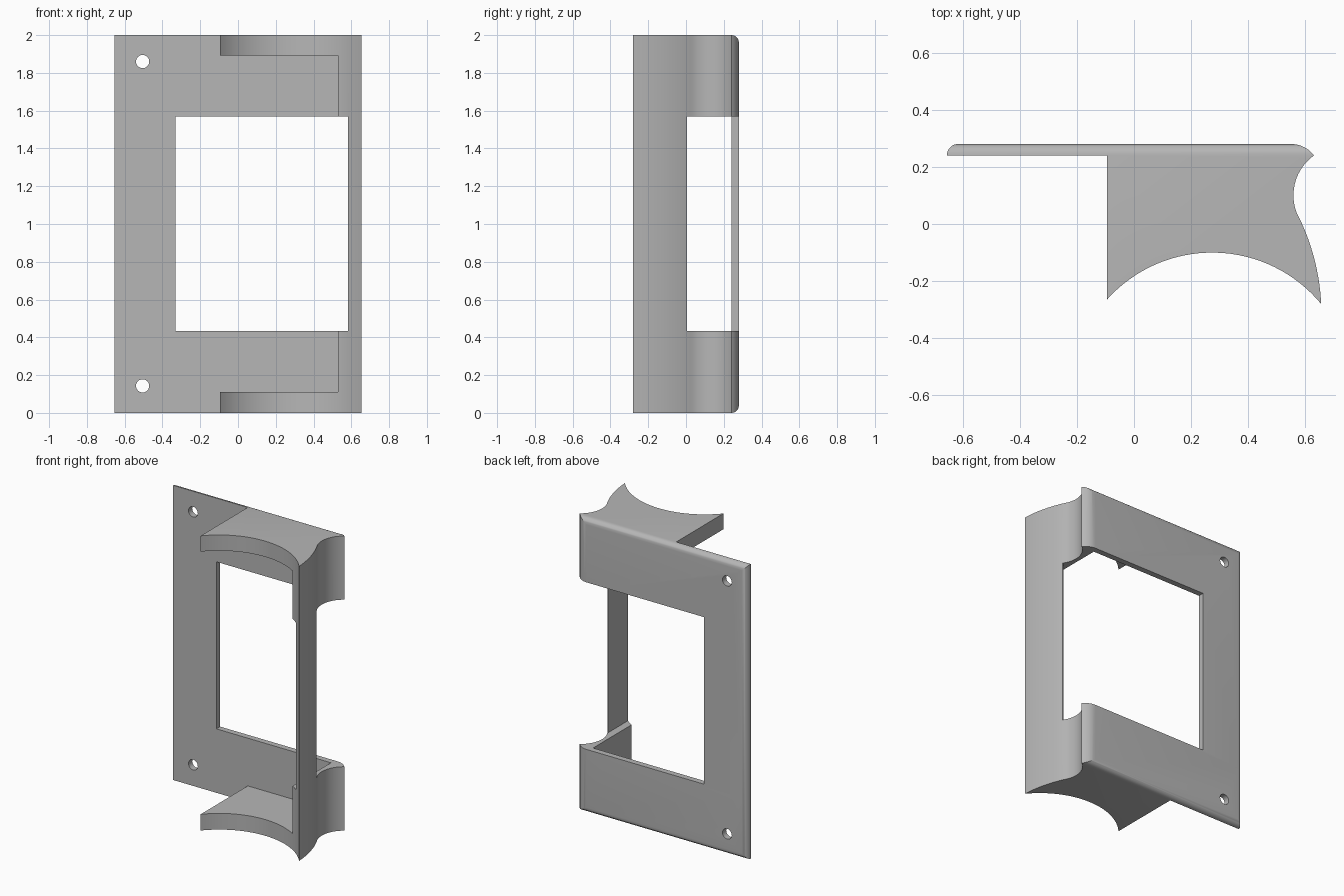
import bpy, bmesh, math
from mathutils import Vector, Matrix

if "Cube" in bpy.data.objects:
    bpy.data.objects.remove(bpy.data.objects["Cube"], do_unlink=True)

grey = bpy.data.materials.new("grey_plastic")
grey.use_nodes = True
grey.diffuse_color = (0.47, 0.47, 0.47, 1)
grey.node_tree.nodes["Principled BSDF"].inputs["Base Color"].default_value = grey.diffuse_color


def arc(a, m, b, n=16):
    """Points on the circle through a, m and b, from a to b."""
    (ax, ay), (mx, my), (bx, by) = a, m, b
    d = 2 * (ax * (my - by) + mx * (by - ay) + bx * (ay - my))
    qa, qm, qb = ax**2 + ay**2, mx**2 + my**2, bx**2 + by**2
    cx = (qa * (my - by) + qm * (by - ay) + qb * (ay - my)) / d
    cy = (qa * (bx - mx) + qm * (ax - bx) + qb * (mx - ax)) / d
    r = math.hypot(ax - cx, ay - cy)
    start = math.atan2(ay - cy, ax - cx)
    sweep = math.atan2(by - cy, bx - cx) - start
    sweep = (sweep + math.pi) % math.tau - math.pi
    return [(cx + r * math.cos(start + sweep * i / n),
             cy + r * math.sin(start + sweep * i / n)) for i in range(n + 1)]


def prism(name, points, depth):
    """Extrude a list of 3D points along a vector."""
    bm = bmesh.new()
    face = bm.faces.new([bm.verts.new(p) for p in points])
    ext = bmesh.ops.extrude_face_region(bm, geom=[face])
    bmesh.ops.translate(bm, vec=Vector(depth),
                        verts=[v for v in ext["geom"] if isinstance(v, bmesh.types.BMVert)])
    bmesh.ops.recalc_face_normals(bm, faces=bm.faces)
    mesh = bpy.data.meshes.new(name)
    bm.to_mesh(mesh)
    bm.free()
    mesh.materials.append(grey)
    obj = bpy.data.objects.new(name, mesh)
    bpy.context.collection.objects.link(obj)
    return obj


def box(name, x0, x1, y0, y1, z0, z1):
    return prism(name, [(x0, y0, z0), (x1, y0, z0), (x1, y1, z0), (x0, y1, z0)], (0, 0, z1 - z0))


def combine(target, tool, operation="DIFFERENCE"):
    tool.hide_render = True
    mod = target.modifiers.new(tool.name, "BOOLEAN")
    mod.operation, mod.solver, mod.object = operation, "EXACT", tool
    bpy.context.view_layer.objects.active = target
    bpy.ops.object.modifier_apply(modifier=mod.name)
    bpy.data.objects.remove(tool, do_unlink=True)


# Plan outline: back plate, curved right wall and scooped front
front, back, r = 0.24, 0.28, 0.04
k = r * (1 - math.sqrt(0.5))
outline = [(-0.095, front), (-0.655, front)]
outline += arc((-0.655, front), (-0.655 + k, back - k), (-0.615, back), 8)[1:]
outline += arc((0.55, back), (0.597, 0.268), (0.63, front), 10)
outline += arc((0.63, front), (0.558, 0.1), (0.569, 0.04))[1:]
outline += arc((0.569, 0.04), (0.625, -0.1), (0.655, -0.28))[1:]
outline += arc((0.655, -0.28), (0.275, -0.1), (-0.095, -0.265), 32)[1:]
bracket = prism("bracket_frame", [(x, y, -0.1) for x, y in outline], (0, 0, 2.2))

# Round the top and bottom edges of the back
side = [(-0.5, 0), (front, 0)]
side += arc((front, 0), (back - k, k), (back, r), 8)[1:]
side += arc((back, 2 - r), (back - k, 2 - k), (front, 2), 8) + [(-0.5, 2)]
combine(bracket, prism("rounded_limit", [(-1, y, z) for y, z in side], (2, 0, 0)), "INTERSECT")

# Hollow between the two shelves, leaving the plate and right wall
combine(bracket, box("hollow", -0.3, 0.53, -0.5, front, 0.11, 1.893))

# Window through the plate, and its opening through the rear of the wall
combine(bracket, box("window", -0.33, 0.582, -0.5, 0.5, 0.434, 1.568))
combine(bracket, box("side_opening", 0.4, 0.9, 0.004, 0.5, 0.434, 1.568))

# Screw holes
for z in (0.143, 1.86):
    ring = [(-0.505 + 0.035 * math.cos(math.tau * i / 24), 0.1,
             z + 0.035 * math.sin(math.tau * i / 24)) for i in range(24)]
    combine(bracket, prism("screw_hole", ring, (0, 0.4, 0)))

bpy.ops.object.select_all(action="DESELECT")
bracket.select_set(True)
bpy.context.view_layer.objects.active = bracket
bpy.ops.object.shade_smooth_by_angle(angle=math.radians(30))
